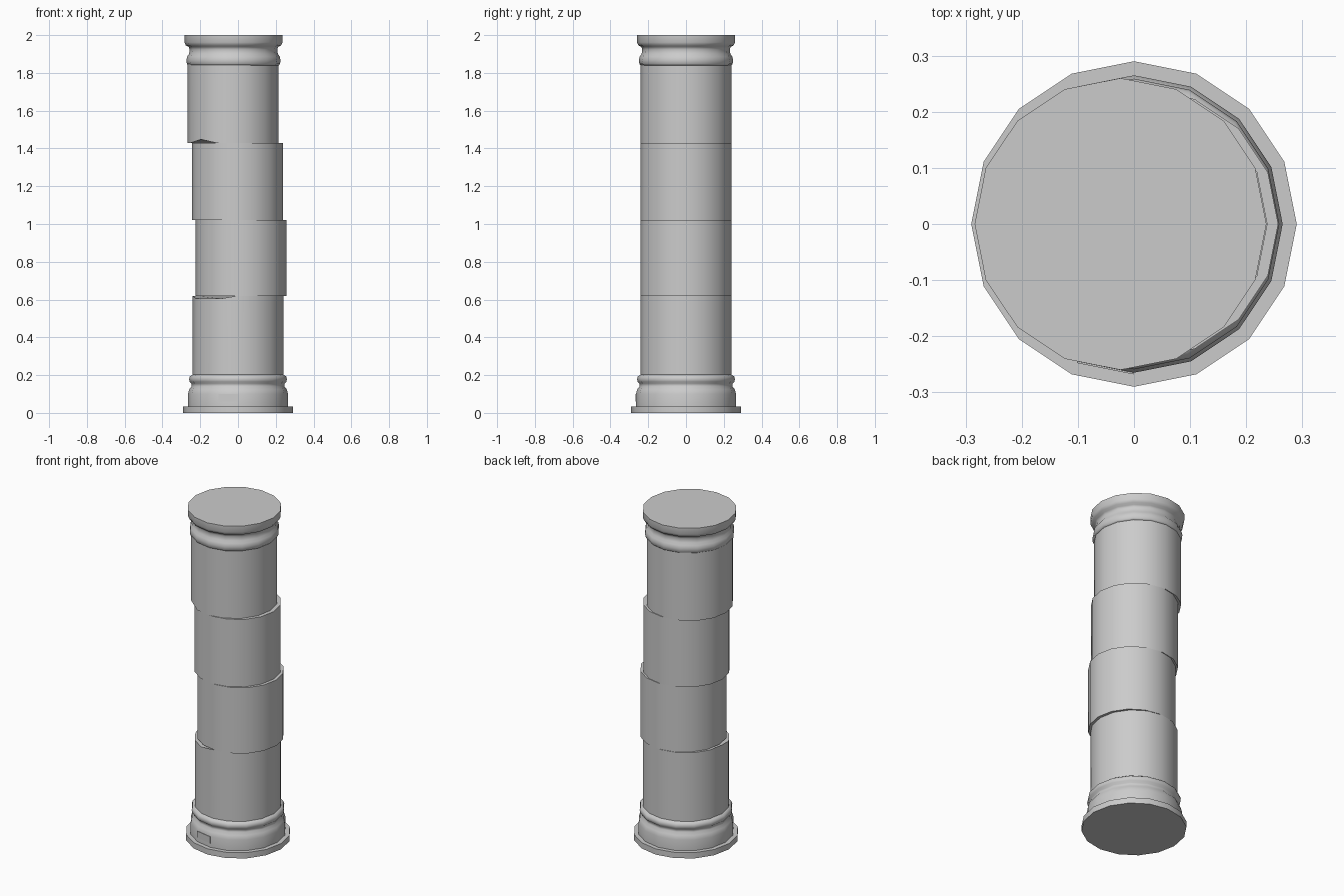
import bpy, bmesh, math
from mathutils import Vector

SIDES = 16
cube = bpy.data.objects.get("Cube")
if cube:
    bpy.data.objects.remove(cube, do_unlink=True)

stone = bpy.data.materials.new("grey stone")
stone.use_nodes = True
stone.diffuse_color = (0.6, 0.6, 0.6, 1)
stone.node_tree.nodes["Principled BSDF"].inputs["Base Color"].default_value = (0.6, 0.6, 0.6, 1)


def ring_point(radius, i, z, cx=0):
    a = 2 * math.pi * i / SIDES
    return Vector((cx + radius * math.cos(a), radius * math.sin(a), z))


def turned(name, profile, cx=0, chips=()):
    """Lathe a capped solid; chips are (ring, step, dz) vertex nicks."""
    bm = bmesh.new()
    rings = [[bm.verts.new(ring_point(r, i, z, cx)) for i in range(SIDES)]
             for r, z in profile]
    for low, high in zip(rings, rings[1:]):
        for i in range(SIDES):
            j = (i + 1) % SIDES
            bm.faces.new((low[i], low[j], high[j], high[i]))
    bm.faces.new(rings[0][::-1])
    bm.faces.new(rings[-1])
    for ring, step, dz in chips:
        rings[ring][step].co.z += dz
    finish(name, bm)


def finish(name, bm):
    mesh = bpy.data.meshes.new(name)
    bm.to_mesh(mesh)
    bm.free()
    obj = bpy.data.objects.new(name, mesh)
    bpy.context.collection.objects.link(obj)
    mesh.materials.append(stone)
    bpy.ops.object.select_all(action='DESELECT')
    obj.select_set(True)
    bpy.context.view_layer.objects.active = obj
    bpy.ops.object.shade_smooth_by_angle(angle=math.radians(50))


# Base: plinth and moulding
turned("plinth", [(0.29, 0), (0.29, 0.035)])
turned("base_moulding", [(0.265, 0.035), (0.265, 0.10), (0.258, 0.125), (0.246, 0.14),
                         (0.246, 0.155), (0.257, 0.165), (0.259, 0.18),
                         (0.255, 0.193), (0.24, 0.203)])

# Shaft: four drums slipped sideways, with nicked rims
R = 0.241
turned("lower_drum", [(R, 0.195), (R, 0.62)],
       chips=[(1, 9, -0.015), (1, 10, -0.015), (1, 11, -0.015)])
turned("second_drum", [(R, 0.62), (R, 1.02)], cx=0.016)
turned("third_drum", [(R, 1.02), (R, 1.43)], cx=-0.003)
turned("upper_drum", [(R, 1.43), (R, 1.845)], cx=-0.026, chips=[(0, 10, 0.018)])

# Capital: bead, neck and flat top
turned("capital", [(0.24, 1.84), (0.247, 1.848), (0.249, 1.868), (0.245, 1.887),
                   (0.235, 1.9), (0.232, 1.925), (0.237, 1.938), (0.252, 1.945),
                   (0.26, 1.962), (0.26, 2.0)], cx=-0.024)

# Flat worn patch on the front of the base
bm = bmesh.new()
corners = [ring_point(0.265, i, z) for z in (0.06, 0.10) for i in (11, 12)]
out = (corners[0] + corners[1]) / 2
out.z = 0
out = out.normalized() * 0.003
inner = [bm.verts.new(c - out) for c in corners]
outer = [bm.verts.new(c + out) for c in corners]
order = (0, 1, 3, 2)
bm.faces.new([outer[k] for k in order])
bm.faces.new([inner[k] for k in reversed(order)])
for n, k in enumerate(order):
    m = order[(n + 1) % len(order)]
    bm.faces.new((inner[k], inner[m], outer[m], outer[k]))
finish("base_patch", bm)
